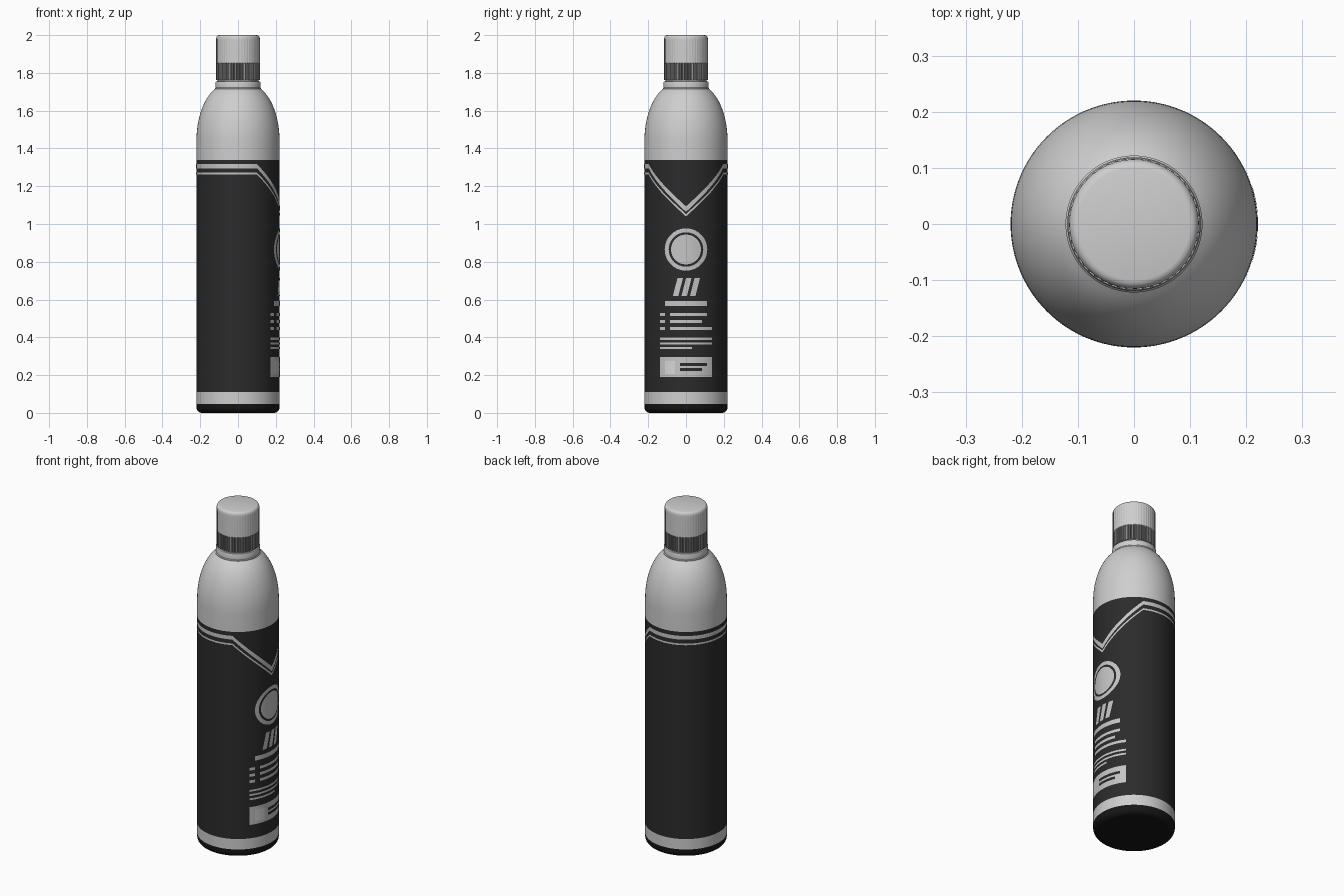
import bpy, math

if "Cube" in bpy.data.objects:
    bpy.data.objects.remove(bpy.data.objects["Cube"])

R = 0.22          # bottle radius
SEG = 120         # steps round the bottle
RIBS = 48         # ribs round the cap


def colour(name, v):
    m = bpy.data.materials.new(name)
    m.diffuse_color = (v, v, v, 1)
    m.use_nodes = True
    m.node_tree.nodes["Principled BSDF"].inputs["Base Color"].default_value = m.diffuse_color
    return m


SILVER = colour("silver", 0.62)
BLACK = colour("label black", 0.024)
BASE = colour("base black", 0.008)
PRINT = colour("print silver", 0.56)
PALE = colour("pale print", 0.68)
GROOVE = colour("groove grey", 0.2)


def add(name, verts, faces, mats, rule=None, angle=35):
    me = bpy.data.meshes.new(name)
    me.from_pydata(verts, [], faces)
    for m in mats:
        me.materials.append(m)
    for p in me.polygons:
        p.use_smooth = True
        if rule:
            p.material_index = rule(p)
    me.set_sharp_from_angle(angle=math.radians(angle))
    ob = bpy.data.objects.new(name, me)
    bpy.context.collection.objects.link(ob)
    return ob


def lathe(name, profile, mats, rule=None, seg=SEG, dent=None, angle=35):
    """Turn (radius, z) points round z; dent(row, step) lowers the radius."""
    verts, faces = [], []
    for j, (r, z) in enumerate(profile):
        for i in range(seg):
            a = 2 * math.pi * i / seg
            q = r - (dent(j, i) if dent else 0)
            verts.append((q * math.cos(a), q * math.sin(a), z))
    for j in range(len(profile) - 1):
        for i in range(seg):
            k = (i + 1) % seg
            faces.append((j * seg + i, j * seg + k, (j + 1) * seg + k, (j + 1) * seg + i))
    top = (len(profile) - 1) * seg
    faces.append(tuple(reversed(range(seg))))
    faces.append(tuple(range(top, top + seg)))
    return add(name, verts, faces, mats, rule, angle)


def plate(name, mat, fn, nu, nv=1, lift=0.0012):
    """Thin print wrapped on the bottle; fn(u, v) gives (angle, z)."""
    verts, faces = [], []
    for j in range(nv + 1):
        for i in range(nu + 1):
            a, z = fn(i / nu, j / nv)
            verts.append(((R + lift) * math.cos(a), (R + lift) * math.sin(a), z))
    w = nu + 1
    for j in range(nv):
        for i in range(nu):
            faces.append((j * w + i, j * w + i + 1, (j + 1) * w + i + 1, (j + 1) * w + i))
    return add(name, verts, faces, [mat])


def ang(y):
    return math.asin(y / R)


def bar(name, y0, y1, z0, z1, mat=PRINT, slant=0, lift=0.0012):
    n = max(2, int((y1 - y0) / 0.01))
    plate(name, mat, lambda u, v: (ang(y0 + (y1 - y0) * u + slant * v), z0 + (z1 - z0) * v),
          n, 1, lift)


def disc(name, r0, r1, zc):
    def fn(u, v):
        r, t = r1 + (r0 - r1) * v, 2 * math.pi * u
        return ang(r * math.cos(t)), zc + r * math.sin(t)
    plate(name, PRINT, fn, 64, 6)


def chevron(name, flat, apex):
    kink = math.radians(63)

    def fn(u, v):
        a = (2 * u - 1) * math.pi
        t = min(1, abs(a) / kink)
        return a, apex[0] + (flat[0] - apex[0]) * t if v == 0 else apex[1] + (flat[1] - apex[1]) * t
    plate(name, PRINT, fn, SEG)


# Bottle: rounded foot, straight wall, elliptical shoulder
body = [(0.185, 0.0)]
body += [(0.19 + 0.03 * math.sin(t), 0.03 - 0.03 * math.cos(t))
         for t in (math.pi / 2 * k / 6 for k in range(7))]
body += [(R, 0.048), (R, 0.11), (R, 1.34)]
end = math.acos(0.062 / 0.16)
body += [(0.06 + 0.16 * math.cos(end * k / 16), 1.44 + 0.298 * math.sin(end * k / 16))
         for k in range(17)]


def body_rule(p):
    z = p.center.z
    if z < 0.048:
        return 2
    return 1 if 0.11 < z < 1.34 else 0


lathe("bottle", body, [SILVER, BLACK, BASE], body_rule)

# Collar under the cap
lathe("collar", [(0.122, 1.712), (0.122, 1.718), (0.119, 1.722), (0.119, 1.75),
                 (0.117, 1.755), (0.108, 1.756), (0.108, 1.77)], [SILVER])

# Ribbed cap: deep grooves low down, shallow ones above, rounded top
cap = [(0.116, 1.762), (0.116, 1.85), (0.116, 1.852), (0.116, 1.975), (0.115, 1.985),
       (0.112, 1.993), (0.107, 1.998), (0.1, 2.0)]


def cap_dent(row, step):
    if step % 4 < 2:
        return 0
    return 0.006 if row < 2 else 0.0015 if row < 4 else 0


def cap_rule(p):
    x, y, z = p.center
    return 1 if 1.763 < z < 1.851 and math.hypot(x, y) < 0.1145 else 0


lathe("cap", cap, [SILVER, GROOVE], cap_rule, RIBS * 4, cap_dent)

# Chevron stripes round the top of the label
chevron("wide_stripe", (1.295, 1.317), (1.064, 1.093))
chevron("thin_stripe", (1.262, 1.272), (1.040, 1.053))

# Round emblem and slanted strokes
disc("emblem_ring", 0.091, 0.112, 0.865)
disc("emblem_disc", 0.0, 0.079, 0.865)
for k in range(3):
    bar("slanted_stroke", -0.069 + 0.045 * k, -0.04 + 0.045 * k, 0.619, 0.714, slant=0.024)

# Heading bar, bulleted lines and small print
bar("heading_bar", -0.111, 0.111, 0.567, 0.593)
for k, y1 in enumerate((0.111, 0.085, 0.138)):
    z = 0.513 - 0.037 * k
    bar("bullet", -0.138, -0.111, z, z + 0.016)
    bar("bulleted_line", -0.085, y1, z, z + 0.016)
for k, y1 in enumerate((0.138, 0.138, 0.032)):
    z = 0.387 - 0.025 * k
    bar("small_print", -0.138, y1, z, z + 0.011)

# Info box with a pale square and two dark lines
bar("info_box", -0.138, 0.138, 0.19, 0.296)
bar("info_square", -0.111, -0.058, 0.206, 0.275, PALE, lift=0.002)
bar("info_line", -0.032, 0.111, 0.249, 0.265, BLACK, lift=0.002)
bar("info_line", -0.032, 0.085, 0.222, 0.238, BLACK, lift=0.002)
